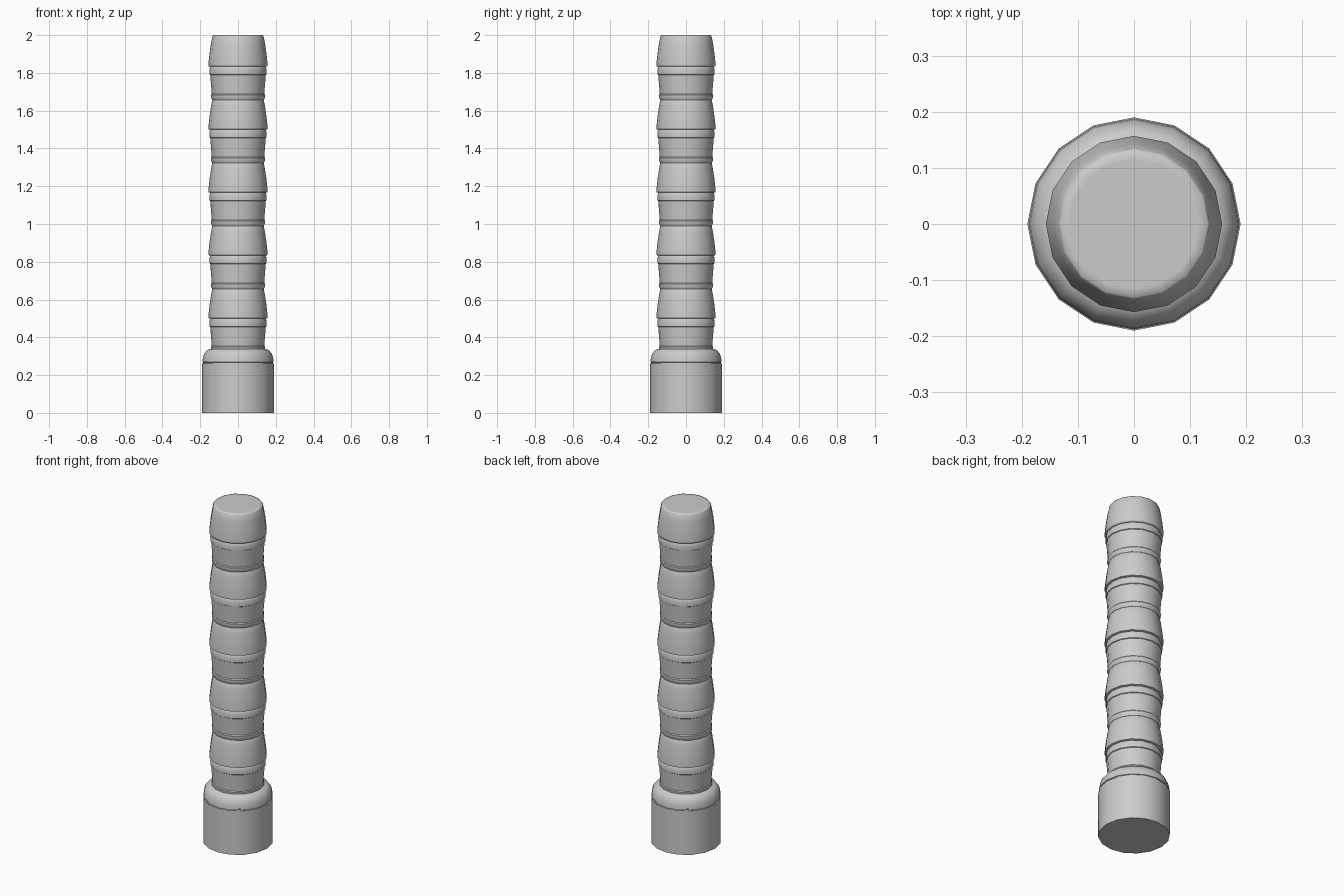
import bpy, bmesh, math

SIDES = 16
PITCH = 1 / 3

cube = bpy.data.objects.get("Cube")
if cube:
    bpy.data.objects.remove(cube, do_unlink=True)

grey = bpy.data.materials.new("plain grey")
grey.use_nodes = True
colour = (0.6, 0.6, 0.6, 1)
grey.diffuse_color = colour
grey.node_tree.nodes["Principled BSDF"].inputs["Base Color"].default_value = colour


def lathe(name, profile, z=0.0, angle=35):
    """Turn a (radius, height) profile, listed bottom to top, into a capped solid."""
    bm = bmesh.new()
    rings = []
    for r, h in profile:
        rings.append([bm.verts.new((r * math.cos(a), r * math.sin(a), h))
                      for a in (math.tau * i / SIDES for i in range(SIDES))])
    for low, high in zip(rings, rings[1:]):
        for i in range(SIDES):
            j = (i + 1) % SIDES
            bm.faces.new((low[i], low[j], high[j], high[i]))
    bm.faces.new(rings[0][::-1])
    bm.faces.new(rings[-1])
    mesh = bpy.data.meshes.new(name)
    bm.to_mesh(mesh)
    bm.free()
    mesh.materials.append(grey)
    obj = bpy.data.objects.new(name, mesh)
    obj.location.z = z
    bpy.context.collection.objects.link(obj)
    bpy.ops.object.select_all(action="DESELECT")
    obj.select_set(True)
    bpy.context.view_layer.objects.active = obj
    bpy.ops.object.shade_smooth_by_angle(angle=math.radians(angle))
    return obj


# Base cylinder and the rounded shoulder seated on it
lathe("base", [(0.19, 0), (0.19, 0.262)])
lathe("shoulder", [(0.184, 0.255), (0.184, 0.268), (0.188, 0.27), (0.186, 0.293),
                   (0.178, 0.315), (0.165, 0.331), (0.147, 0.339)])

# Stacked segments: collar with a foot ring and a top band, then a tapered barrel
collar = [(0.137, -0.01), (0.143, 0.003), (0.143, 0.016), (0.139, 0.021),
          (0.142, 0.06), (0.147, 0.122), (0.151, 0.125), (0.152, 0.15),
          (0.148, 0.162), (0.144, 0.17)]
barrel = [(0.150, 0.166), (0.157, 0.169), (0.157, 0.178), (0.151, 0.235),
          (0.143, 0.29), (0.135, 0.328), (0.131, PITCH)]
for n in range(1, 6):
    lathe(f"collar_{n}", collar, n * PITCH)
    top = n == 5
    profile = barrel + [(0.115, PITCH)] if top else barrel
    lathe(f"barrel_{n}", profile, n * PITCH, 80 if top else 35)
